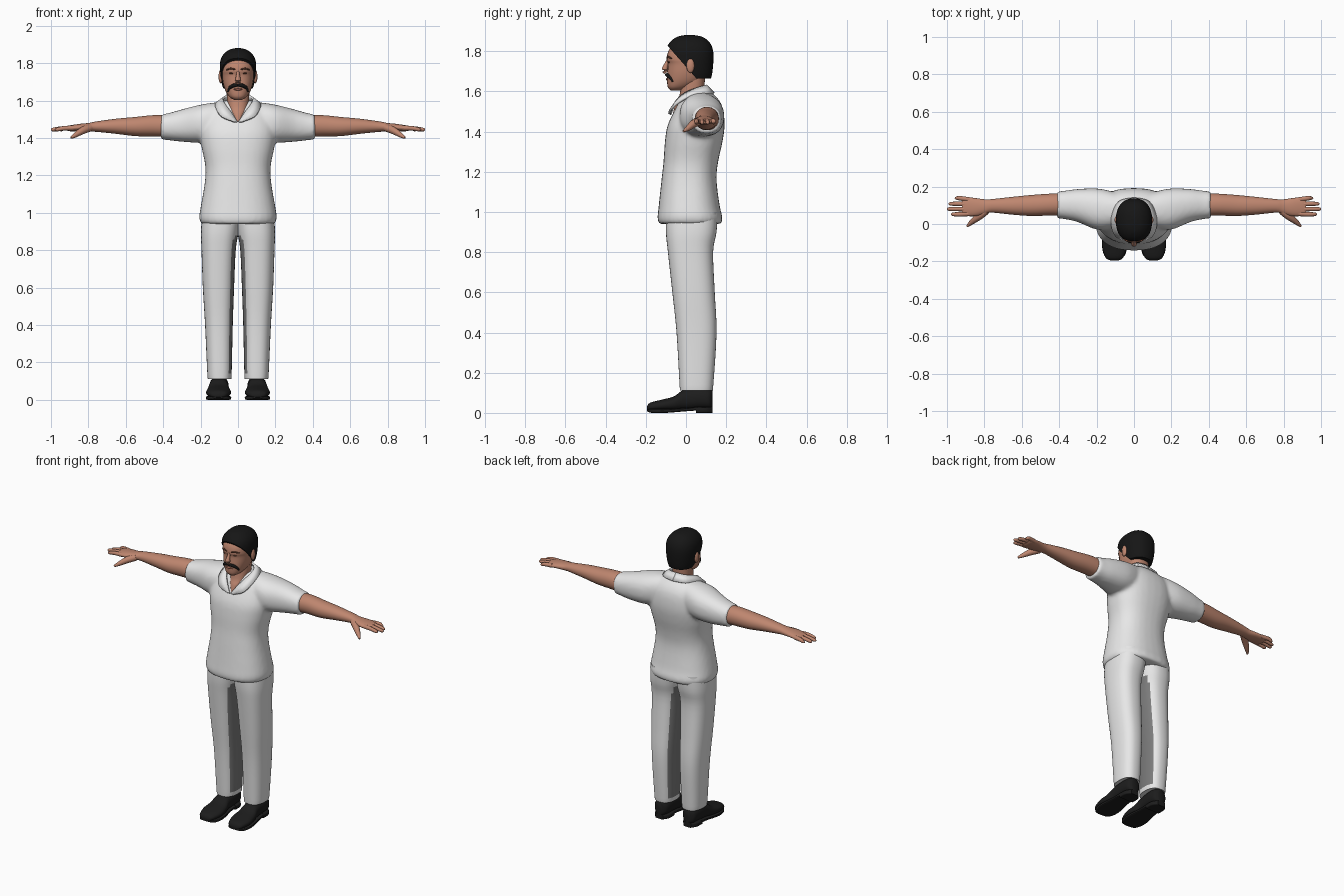
import bpy, bmesh, math
from mathutils import Vector

cube = bpy.data.objects.get("Cube")
if cube:
    bpy.data.objects.remove(cube, do_unlink=True)


def material(name, red, green, blue):
    mat = bpy.data.materials.new(name)
    mat.use_nodes = True
    mat.diffuse_color = (red, green, blue, 1)
    bsdf = mat.node_tree.nodes["Principled BSDF"]
    bsdf.inputs["Base Color"].default_value = (red, green, blue, 1)
    bsdf.inputs["Roughness"].default_value = 0.8
    return mat


WHITE = material("white cloth", 0.8, 0.8, 0.8)
GREY = material("inner leg grey", 0.2, 0.2, 0.2)
SKIN = material("skin", 0.52, 0.24, 0.16)
BROWN = material("brow brown", 0.12, 0.05, 0.03)
LIP = material("lip", 0.36, 0.13, 0.09)
BLACK = material("hair black", 0.008, 0.008, 0.008)
LEATHER = material("shoe black", 0.012, 0.012, 0.012)


def spline(rows, steps):
    """Smoothly interpolate between rows of numbers."""
    out = []
    for i in range(len(rows) - 1):
        a, b = rows[max(i - 1, 0)], rows[i]
        c, d = rows[i + 1], rows[min(i + 2, len(rows) - 1)]
        for s in range(steps):
            t = s / steps
            out.append([q + t * ((r - p) + t * ((2 * p - 5 * q + 4 * r - w)
                        + t * (3 * (q - r) + w - p))) / 2
                        for p, q, r, w in zip(a, b, c, d)])
    return out + [list(rows[-1])]


def skin_rings(bm, rings):
    """Join rings of points into a closed tube."""
    loops = [[bm.verts.new(p) for p in ring] for ring in rings]
    n = len(loops[0])
    for a, b in zip(loops, loops[1:]):
        for i in range(n):
            j = (i + 1) % n
            bm.faces.new((a[i], a[j], b[j], b[i]))
    bm.faces.new(loops[0])
    bm.faces.new(loops[-1])


def loft(bm, axis, rows, power=2.3, n=32, steps=4):
    """Rows hold a position on the axis and the extents across it."""
    rings = []
    for t, u0, u1, v0, v1 in spline(rows, steps):
        ring = []
        for k in range(n):
            c, s = math.cos(math.tau * k / n), math.sin(math.tau * k / n)
            u = (u0 + u1 + (u1 - u0) * math.copysign(abs(c) ** (2 / power), c)) / 2
            v = (v0 + v1 + (v1 - v0) * math.copysign(abs(s) ** (2 / power), s)) / 2
            ring.append({"x": (t, u, v), "y": (u, t, v), "z": (u, v, t)}[axis])
        rings.append(ring)
    skin_rings(bm, rings)


def tube(bm, rows, n=12, steps=3):
    """Rows hold a centre and a radius."""
    path = spline(rows, steps)
    rings = []
    for i, (x, y, z, r) in enumerate(path):
        ahead = Vector(path[min(i + 1, len(path) - 1)][:3])
        turn = (ahead - Vector(path[max(i - 1, 0)][:3])).to_track_quat("Z", "Y")
        rings.append([Vector((x, y, z)) + turn @ Vector(
            (r * math.cos(math.tau * k / n), r * math.sin(math.tau * k / n), 0))
            for k in range(n)])
    skin_rings(bm, rings)


def blob(bm, centre, size):
    made = bmesh.ops.create_uvsphere(bm, u_segments=16, v_segments=10, radius=1)
    for v in made["verts"]:
        v.co = Vector(centre) + Vector([a * b for a, b in zip(v.co, size)])


def finish(name, bm, mats, mirror=False, rule=None, angle=50):
    bmesh.ops.recalc_face_normals(bm, faces=bm.faces)
    bm.normal_update()
    if rule:
        for f in bm.faces:
            f.material_index = rule(f)
    mesh = bpy.data.meshes.new(name)
    bm.to_mesh(mesh)
    bm.free()
    for mat in mats:
        mesh.materials.append(mat)
    ob = bpy.data.objects.new(name, mesh)
    bpy.context.collection.objects.link(ob)
    bpy.ops.object.select_all(action="DESELECT")
    ob.select_set(True)
    bpy.context.view_layer.objects.active = ob
    bpy.ops.object.shade_smooth_by_angle(angle=math.radians(angle))
    if mirror:
        ob.modifiers.new("Mirror", "MIRROR").use_mirror_merge = False
    return ob


def even(rows):
    """Rows given by half width become symmetric in x."""
    return [(z, -w, w, y0, y1) for z, w, y0, y1 in rows]


# Shirt: body and sleeves fused into one cloth surface
bm = bmesh.new()
loft(bm, "z", even([
    (0.94, 0.195, -0.135, 0.175), (0.97, 0.208, -0.142, 0.182), (1.03, 0.2, -0.136, 0.168),
    (1.16, 0.178, -0.122, 0.152), (1.25, 0.175, -0.112, 0.16), (1.35, 0.195, -0.105, 0.182),
    (1.43, 0.205, -0.092, 0.192), (1.51, 0.19, -0.055, 0.185), (1.56, 0.15, -0.025, 0.162),
    (1.6, 0.085, 0, 0.12)]), power=2.4)
sleeve = [(0.05, 0, 0.15, 1.43, 1.595), (0.12, -0.025, 0.175, 1.39, 1.59),
          (0.2, -0.03, 0.19, 1.375, 1.578), (0.3, 0.01, 0.187, 1.38, 1.553),
          (0.37, 0.026, 0.178, 1.388, 1.533), (0.412, 0.03, 0.174, 1.392, 1.526)]
loft(bm, "x", sleeve)
loft(bm, "x", [(-row[0], *row[1:]) for row in sleeve])
shirt = finish("shirt", bm, [WHITE])
remesh = shirt.modifiers.new("Fuse", "REMESH")
remesh.mode = "VOXEL"
remesh.voxel_size = 0.011
remesh.use_smooth_shade = True
soften = shirt.modifiers.new("Soften", "SMOOTH")
soften.iterations = 6

# Collar: folded strip from the nape to the open front
bm = bmesh.new()
inner = [(0, 0.1, 1.63), (0.055, 0.088, 1.625), (0.078, 0.04, 1.61),
         (0.068, -0.02, 1.58), (0.036, -0.058, 1.535), (0.004, -0.078, 1.485)]
outer = [(0, 0.138, 1.59), (0.08, 0.118, 1.59), (0.118, 0.04, 1.583),
         (0.115, -0.03, 1.55), (0.085, -0.074, 1.512), (0.022, -0.084, 1.487)]
edges = [[bm.verts.new(p) for p in spline(side, 4)] for side in (inner, outer)]
for i in range(len(edges[0]) - 1):
    bm.faces.new((edges[0][i], edges[0][i + 1], edges[1][i + 1], edges[1][i]))
collar = finish("collar", bm, [WHITE], mirror=True)
thick = collar.modifiers.new("Thickness", "SOLIDIFY")
thick.thickness = 0.012
thick.offset = 0

# Trousers: one leg mirrored, with a grey inner panel
bm = bmesh.new()
loft(bm, "z", [
    (0.115, 0.038, 0.16, -0.03, 0.132), (0.14, 0.034, 0.164, -0.032, 0.136),
    (0.4, 0.028, 0.176, -0.047, 0.152), (0.6, 0.021, 0.188, -0.068, 0.143),
    (0.8, 0.012, 0.195, -0.09, 0.135), (0.9, -0.004, 0.198, -0.1, 0.152),
    (1.0, -0.02, 0.19, -0.1, 0.158)], power=2.5, n=40)
finish("trouser_legs", bm, [WHITE, GREY], mirror=True,
       rule=lambda f: int(f.normal.x < -0.82 and 0.13 < f.calc_center_median().z < 0.88))

# Shoes with sole and heel
bm = bmesh.new()
loft(bm, "y", [
    (-0.195, 0.085, 0.125, 0.014, 0.03), (-0.18, 0.058, 0.152, 0.01, 0.05),
    (-0.12, 0.038, 0.17, 0.01, 0.066), (-0.06, 0.042, 0.165, 0.01, 0.082),
    (-0.01, 0.052, 0.155, 0.014, 0.115), (0.07, 0.05, 0.152, 0.02, 0.125),
    (0.115, 0.058, 0.146, 0.02, 0.12), (0.132, 0.08, 0.125, 0.025, 0.11)])
finish("shoes", bm, [LEATHER], mirror=True)
bm = bmesh.new()
loft(bm, "y", [(-0.193, 0.09, 0.12, 0.008, 0.02), (-0.17, 0.05, 0.158, 0, 0.02),
               (-0.1, 0.036, 0.172, 0, 0.02), (0, 0.05, 0.158, 0.008, 0.025),
               (0.06, 0.052, 0.154, 0.012, 0.03)], power=6)
loft(bm, "y", [(0.05, 0.05, 0.155, 0, 0.03), (0.1, 0.052, 0.152, 0, 0.03),
               (0.132, 0.075, 0.13, 0, 0.03)], power=6)
finish("shoe_soles", bm, [LEATHER], mirror=True, angle=35)

# Arms, hands and fingers
bm = bmesh.new()
loft(bm, "x", [
    (0.36, 0.042, 0.165, 1.405, 1.52), (0.45, 0.045, 0.162, 1.408, 1.522),
    (0.55, 0.043, 0.155, 1.41, 1.512), (0.65, 0.05, 0.145, 1.422, 1.503),
    (0.76, 0.061, 0.133, 1.433, 1.488), (0.8, 0.052, 0.132, 1.434, 1.48),
    (0.85, 0.042, 0.139, 1.436, 1.475), (0.9, 0.043, 0.143, 1.436, 1.467),
    (0.92, 0.052, 0.135, 1.442, 1.462)], power=2.1)
for y, spread, tip in ((0.055, -0.003, 0.978), (0.08, 0, 1), (0.105, 0.003, 0.99),
                       (0.13, 0.008, 0.958)):
    tube(bm, [(0.88, y, 1.453, 0.013), (0.93, y + spread, 1.452, 0.012),
              (tip - 0.012, y + spread, 1.445, 0.01), (tip, y + spread, 1.443, 0.004)])
tube(bm, [(0.79, 0.07, 1.455, 0.02), (0.83, 0.04, 1.44, 0.02),
          (0.87, 0.008, 1.415, 0.013), (0.892, -0.012, 1.401, 0.006)])
finish("arms", bm, [SKIN], mirror=True)

# Head and neck
bm = bmesh.new()
loft(bm, "z", even([
    (1.604, 0.022, -0.075, -0.02), (1.62, 0.046, -0.09, 0.02), (1.65, 0.066, -0.094, 0.08),
    (1.69, 0.079, -0.093, 0.11), (1.735, 0.085, -0.09, 0.122), (1.76, 0.087, -0.096, 0.124),
    (1.8, 0.084, -0.088, 0.122), (1.84, 0.066, -0.06, 0.1), (1.86, 0.04, -0.03, 0.07)]))
finish("head", bm, [SKIN])
bm = bmesh.new()
loft(bm, "z", even([
    (1.48, 0.012, -0.068, 0.02), (1.53, 0.04, -0.054, 0.06),
    (1.57, 0.056, -0.034, 0.085), (1.67, 0.062, -0.02, 0.095)]))
finish("neck", bm, [SKIN])

# Nose and ears
bm = bmesh.new()
tube(bm, [(0, -0.088, 1.76, 0.006), (0, -0.098, 1.735, 0.01),
          (0, -0.106, 1.708, 0.015), (0, -0.1, 1.692, 0.011)])
finish("nose", bm, [SKIN])
bm = bmesh.new()
blob(bm, (0.093, 0.022, 1.728), (0.011, 0.02, 0.036))
finish("ears", bm, [SKIN], mirror=True)

# Hair: a cap trimmed along the hairline and the nape
bm = bmesh.new()
loft(bm, "z", even([
    (1.62, 0.06, -0.06, 0.105), (1.67, 0.082, -0.09, 0.126), (1.72, 0.092, -0.096, 0.134),
    (1.78, 0.097, -0.098, 0.137), (1.82, 0.092, -0.094, 0.13), (1.85, 0.075, -0.075, 0.112),
    (1.872, 0.046, -0.042, 0.08), (1.88, 0.015, -0.005, 0.04)]))
for point, normal in (((0, -0.09, 1.825), (0, 0.75, 0.66)), ((0, 0, 1.665), (0, 0, 1))):
    cut = bmesh.ops.bisect_plane(bm, geom=bm.verts[:] + bm.edges[:] + bm.faces[:],
                                 plane_co=point, plane_no=normal, clear_inner=True)
    rim = [e for e in cut["geom_cut"] if isinstance(e, bmesh.types.BMEdge)]
    bmesh.ops.edgeloop_fill(bm, edges=rim)
finish("hair", bm, [BLACK])

# Brows, eyes, moustache and lower lip
bm = bmesh.new()
tube(bm, [(0.015, -0.095, 1.766, 0.003), (0.04, -0.089, 1.771, 0.005),
          (0.062, -0.07, 1.763, 0.003)])
blob(bm, (0.035, -0.085, 1.746), (0.014, 0.005, 0.004))
finish("brows_and_eyes", bm, [BROWN], mirror=True)
bm = bmesh.new()
tube(bm, [(0, -0.098, 1.682, 0.007), (0.025, -0.091, 1.68, 0.01),
          (0.045, -0.077, 1.667, 0.008), (0.054, -0.066, 1.648, 0.004)])
finish("moustache", bm, [BLACK], mirror=True)
bm = bmesh.new()
blob(bm, (0, -0.093, 1.66), (0.024, 0.007, 0.006))
finish("lower_lip", bm, [LIP])
